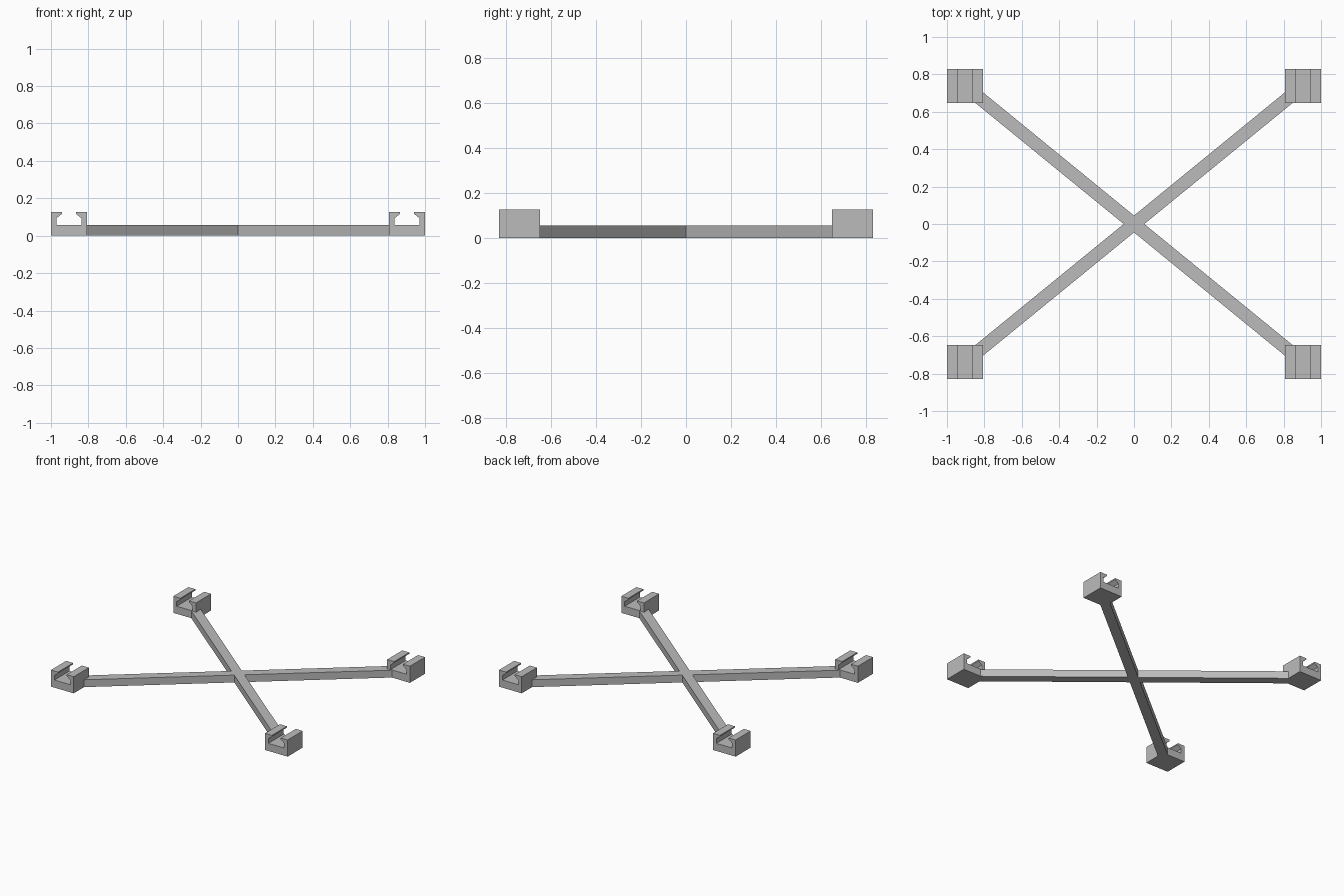
import bpy
import bmesh
from mathutils import Vector

if "Cube" in bpy.data.objects:
    bpy.data.objects.remove(bpy.data.objects["Cube"])

# Single grey plastic
grey = bpy.data.materials.new("grey_plastic")
grey.use_nodes = True
colour = (0.5, 0.5, 0.5, 1)
grey.diffuse_color = colour
grey.node_tree.nodes["Principled BSDF"].inputs["Base Color"].default_value = colour


def extrude_outline(name, points, offset):
    """Make a solid by sweeping a closed outline along an offset."""
    bm = bmesh.new()
    face = bm.faces.new([bm.verts.new(p) for p in points])
    swept = bmesh.ops.extrude_face_region(bm, geom=[face], use_keep_orig=True)
    verts = [v for v in swept["geom"] if isinstance(v, bmesh.types.BMVert)]
    bmesh.ops.translate(bm, verts=verts, vec=offset)
    bmesh.ops.recalc_face_normals(bm, faces=bm.faces)
    mesh = bpy.data.meshes.new(name)
    bm.to_mesh(mesh)
    bm.free()
    mesh.materials.append(grey)
    obj = bpy.data.objects.new(name, mesh)
    bpy.context.collection.objects.link(obj)
    return obj


# Diagonal cross: four arms meeting at notched inner corners
ARM_TOP, HALF_WIDTH = 0.056, 0.035
corners = [(1, 1), (-1, 1), (-1, -1), (1, -1)]
notches = [(0, 0.045), (-0.055, 0), (0, -0.045), (0.055, 0)]
outline = []
for (sx, sy), notch in zip(corners, notches):
    end = Vector((0.86 * sx, 0.702 * sy, 0))
    side = Vector((-end.y, end.x, 0)).normalized() * HALF_WIDTH
    outline += [end - side, end + side, Vector((*notch, 0))]
extrude_outline("cross_arms", outline, (0, 0, ARM_TOP))

# Corner clips: C-shaped channel with sloped inward lips, open front to back
INNER, OUTER, HEIGHT, FLOOR = 0.647, 0.829, 0.127, 0.058
CENTRE = 0.904
half = [(0.096, 0), (0.096, HEIGHT), (0.037, HEIGHT), (0.037, 0.117),
        (0.067, 0.093), (0.067, FLOOR)]
profile = half + [(-x, z) for x, z in reversed(half)]
for sx, sy in corners:
    name = f"{'back' if sy > 0 else 'front'}_{'left' if sx > 0 else 'right'}_clip"
    points = [(sx * CENTRE + x, sy * INNER, z) for x, z in profile]
    extrude_outline(name, points, (0, sy * (OUTER - INNER), 0))
